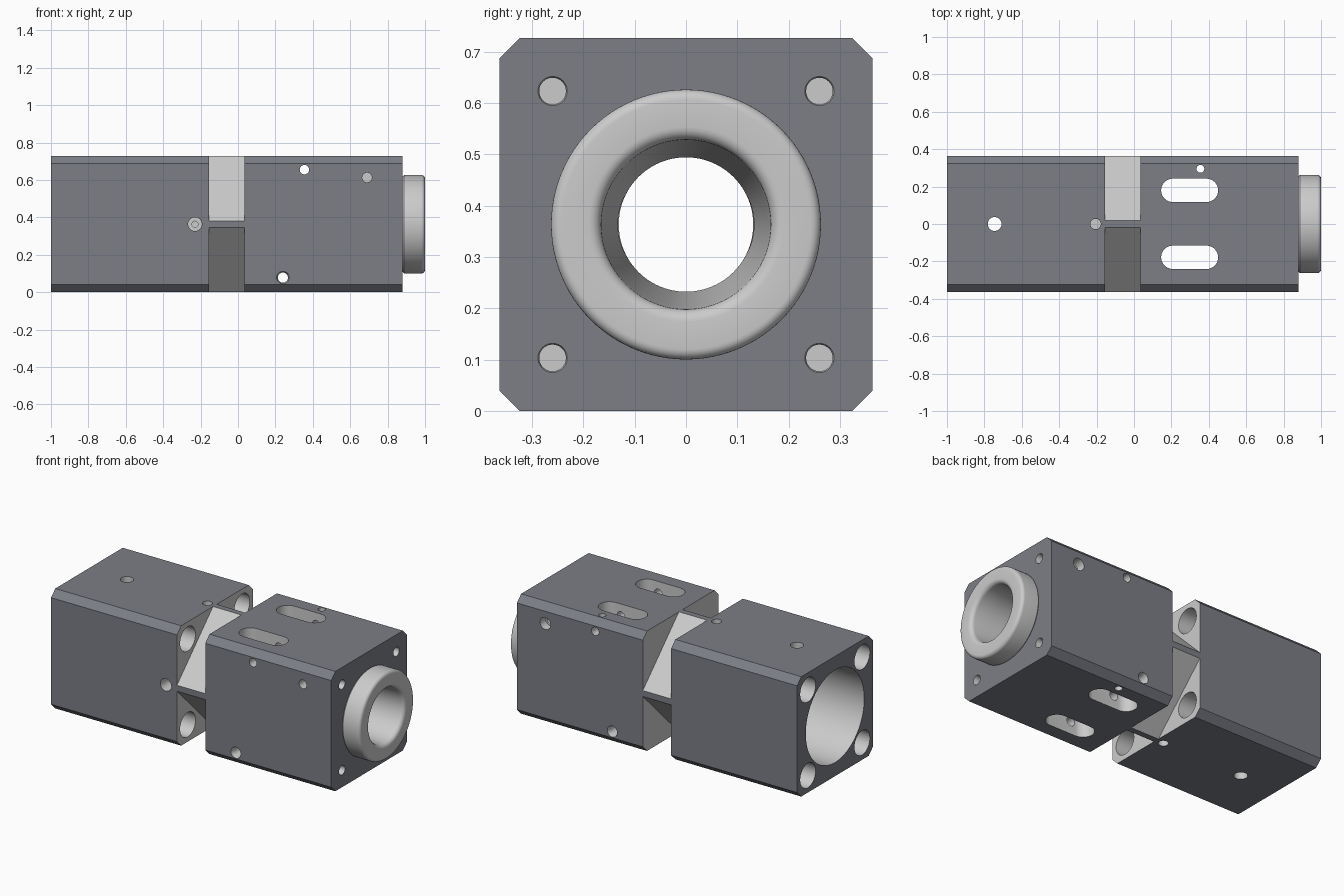
import bpy, bmesh
from math import sin, cos, pi

if "Cube" in bpy.data.objects:
    bpy.data.objects.remove(bpy.data.objects["Cube"])

H = 0.3635          # half width of the square section, also the axis height
CH = 0.04           # long edge chamfer


def material(name, rgb):
    m = bpy.data.materials.new(name)
    m.diffuse_color = (*rgb, 1)
    m.use_nodes = True
    m.node_tree.nodes["Principled BSDF"].inputs["Base Color"].default_value = m.diffuse_color
    return m


MATS = [material("dark_finish", (0.20, 0.21, 0.24)),
        material("machined_metal", (0.62, 0.63, 0.64))]


def place(axis, t, u, v):
    return {'X': (t, u, v), 'Y': (v, t, u), 'Z': (u, v, t)}[axis]


def rings_to_object(name, rings, mat, closed=False):
    bm = bmesh.new()
    vs = [[bm.verts.new(p) for p in r] for r in rings]
    n = len(vs[0])
    pairs = list(zip(vs, vs[1:])) + ([(vs[-1], vs[0])] if closed else [])
    for a, b in pairs:
        for i in range(n):
            j = (i + 1) % n
            bm.faces.new((a[i], a[j], b[j], b[i]))
    if not closed:
        bm.faces.new(vs[0])
        bm.faces.new(vs[-1])
    for f in bm.faces:
        f.material_index = mat
    bmesh.ops.recalc_face_normals(bm, faces=bm.faces)
    me = bpy.data.meshes.new(name)
    bm.to_mesh(me)
    bm.free()
    for m in MATS:
        me.materials.append(m)
    ob = bpy.data.objects.new(name, me)
    bpy.context.collection.objects.link(ob)
    return ob


def prism(name, axis, pts, t0, t1, mat=1):
    return rings_to_object(name, [[place(axis, t, u, v) for u, v in pts] for t in (t0, t1)], mat)


def lathe(name, axis, profile, u=0.0, v=0.0, seg=32, closed=False):
    rings = [[place(axis, t, u + r * cos(2 * pi * i / seg), v + r * sin(2 * pi * i / seg))
              for i in range(seg)] for t, r in profile]
    return rings_to_object(name, rings, 1, closed)


def select(ob):
    bpy.ops.object.select_all(action='DESELECT')
    ob.select_set(True)
    bpy.context.view_layer.objects.active = ob


def cut(cutter):
    mod = housing.modifiers.new("cut", 'BOOLEAN')
    mod.operation = 'DIFFERENCE'
    mod.solver = 'EXACT'
    mod.object = cutter
    select(housing)
    bpy.ops.object.modifier_apply(modifier=mod.name)
    bpy.data.objects.remove(cutter)


# Housing: chamfered square bar
k = H - CH
octagon = [(H, -k), (H, k), (k, H), (-k, H), (-H, k), (-H, -k), (-k, -H), (k, -H)]
housing = prism("housing", 'X', [(y, z + H) for y, z in octagon], -1, 0.88, mat=0)

# Diamond-shaped neck: remove four corner wedges
d, far = 0.3815, 0.5
for sy in (-1, 1):
    for sz in (-1, 1):
        tri = [(sy * far, H + sz * (d - far)), (sy * far, H + sz * far), (sy * (d - far), H + sz * far)]
        cut(prism("wedge", 'X', tri, -0.155, 0.035))

# Main bore: wide rear chamber, narrow middle, taper to the front
cut(lathe("bore", 'X', [(-1.05, 0.28), (-0.35, 0.28), (-0.35, 0.131), (0.4, 0.131), (0.9, 0.1604)],
          0, H, seg=96))

# Corner bolt holes: large through the rear block, small blind in the front face
for y in (-0.26, 0.26):
    for dz in (-0.26, 0.26):
        cut(lathe("bolt_hole", 'X', [(-1.05, 0.074), (-0.1, 0.074)], y, H + dz))
        cut(lathe("screw_hole", 'X', [(0.62, 0.026), (0.872, 0.026), (0.885, 0.03)], y, H + dz))

# Two vertical slots through the front block
R = 0.0625
for y in (-0.178, 0.18):
    pts = []
    for cx, a0 in ((0.45 - R, -pi / 2), (0.145 + R, pi / 2)):
        pts += [(cx + R * cos(a0 + pi * i / 16), y + R * sin(a0 + pi * i / 16)) for i in range(17)]
    cut(prism("slot", 'Z', pts, -0.1, 0.85))

# Cross holes along y (lathe offsets are z, x)
cut(lathe("cross_hole", 'Y', [(-0.5, 0.025), (0.5, 0.025)], 0.655, 0.355))
cut(lathe("cross_hole", 'Y', [(-0.37, 0.035), (-0.34, 0.027), (0.34, 0.027), (0.37, 0.035)], 0.078, 0.24))
cut(lathe("side_hole", 'Y', [(-0.4, 0.026), (-0.2, 0.026)], 0.613, 0.69))
cut(lathe("side_hole", 'Y', [(0.2, 0.026), (0.31, 0.026), (0.31, 0.036), (0.4, 0.036)], 0.613, 0.69))
cut(lathe("set_screw_hole", 'Y', [(-0.4, 0.037), (-0.28, 0.037), (-0.28, 0.016), (-0.1, 0.016)], H, -0.23))

# Vertical holes (lathe offsets are x, y)
cut(lathe("pin_hole", 'Z', [(-0.1, 0.037), (0.85, 0.037)], -0.745, 0))
cut(lathe("pin_hole", 'Z', [(-0.1, 0.021), (0.85, 0.021)], 0.355, 0.295))
for z0, z1 in ((-0.1, 0.1), (2 * H - 0.1, 0.85)):
    cut(lathe("blind_hole", 'Z', [(z0, 0.028), (z1, 0.028)], -0.205, 0))

# Front collar: rounded ring with tapered inside
prof = [(0.88, 0.255), (0.888, 0.263)]
prof += [(0.98 + 0.02 * sin(a * pi / 12), 0.243 + 0.02 * cos(a * pi / 12)) for a in range(7)]
prof += [(0.975 + 0.025 * cos(a * pi / 12), 0.19 - 0.025 * sin(a * pi / 12)) for a in range(7)]
prof += [(0.88, 0.1592)]
collar = lathe("collar", 'X', prof, 0, H, seg=96, closed=True)

for ob in (housing, collar):
    select(ob)
    bpy.ops.object.shade_smooth_by_angle(angle=pi / 6)
